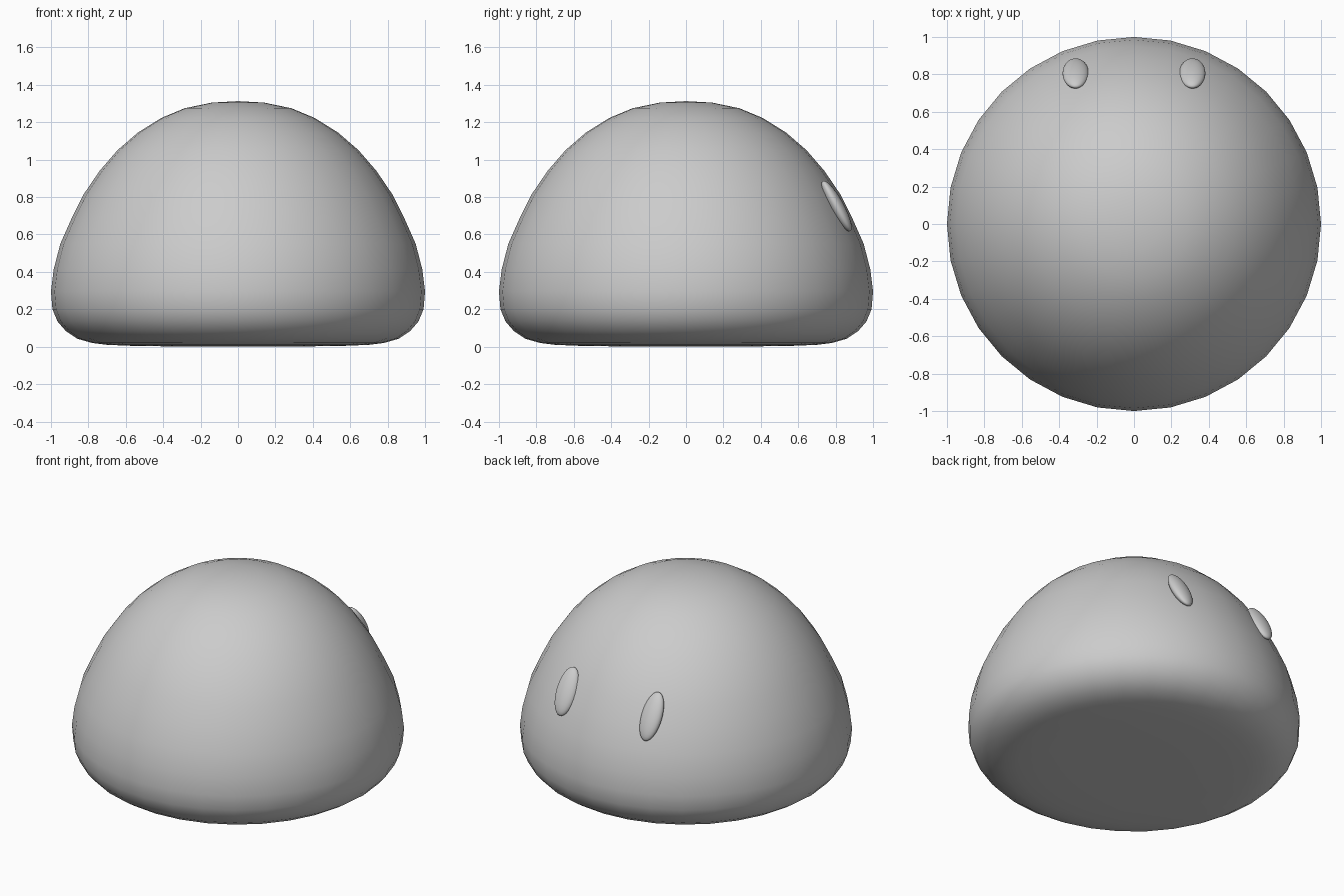
import bpy, bmesh
from math import radians
from mathutils import Matrix

if "Cube" in bpy.data.objects:
    bpy.data.objects.remove(bpy.data.objects["Cube"])


def finish(bm, name, angle):
    bmesh.ops.recalc_face_normals(bm, faces=bm.faces)
    mesh = bpy.data.meshes.new(name)
    bm.to_mesh(mesh)
    bm.free()
    ob = bpy.data.objects.new(name, mesh)
    bpy.context.collection.objects.link(ob)
    for p in mesh.polygons:
        p.use_smooth = True
    return ob


# Domed body: profile (radius, z) spun in 32 steps
profile = [(0, 1.313), (0.14, 1.305), (0.285, 1.275), (0.41, 1.223),
           (0.535, 1.145), (0.645, 1.05), (0.74, 0.94), (0.825, 0.815),
           (0.89, 0.685), (0.95, 0.55), (0.985, 0.415), (1.0, 0.295),
           (0.992, 0.2), (0.965, 0.135), (0.92, 0.083), (0.86, 0.043),
           (0.78, 0.02), (0.7, 0.01), (0.55, 0.004), (0.3, 0.001), (0, 0)]
bm = bmesh.new()
verts = [bm.verts.new((r, 0, z)) for r, z in profile]
edges = [bm.edges.new(pair) for pair in zip(verts, verts[1:])]
bmesh.ops.spin(bm, geom=verts + edges, cent=(0, 0, 0), axis=(0, 0, 1),
               angle=radians(360), steps=32)
bmesh.ops.remove_doubles(bm, verts=bm.verts, dist=0.0005)
finish(bm, "body", 180)

# Pair of oval eyes sunk into the back slope
for side, name in ((-1, "left_eye"), (1, "right_eye")):
    bm = bmesh.new()
    bmesh.ops.create_uvsphere(bm, u_segments=32, v_segments=16, radius=1)
    place = (Matrix.Translation((side * 0.312, 0.805, 0.752))
             @ Matrix.Rotation(radians(28.7), 4, 'X')
             @ Matrix.Diagonal((0.07, 0.038, 0.153, 1)))
    bmesh.ops.transform(bm, matrix=place, verts=bm.verts)
    finish(bm, name, 180)
